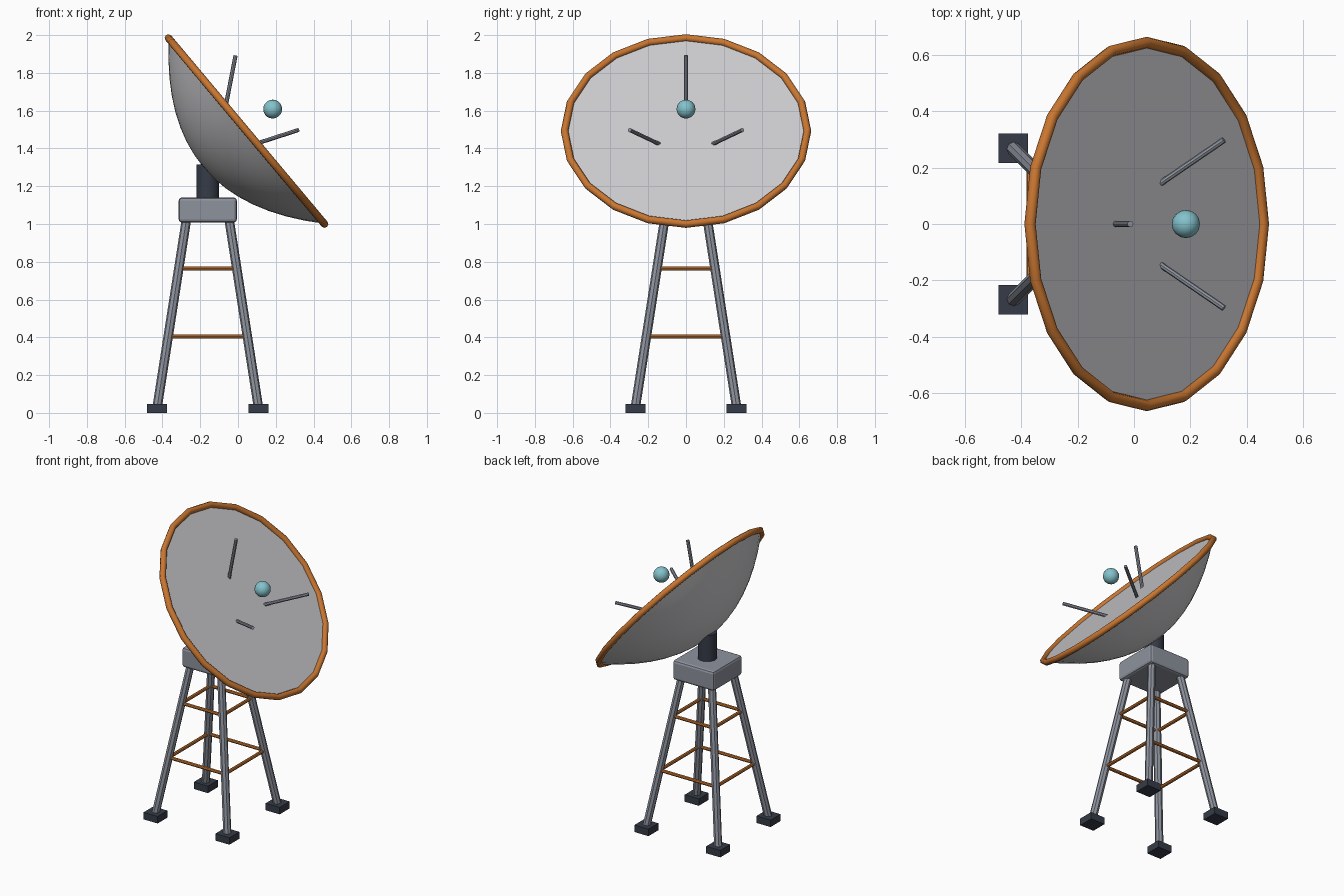
import bpy, bmesh, math
from mathutils import Vector, Matrix

if "Cube" in bpy.data.objects:
    bpy.data.objects.remove(bpy.data.objects["Cube"])


def material(name, rgb):
    m = bpy.data.materials.new(name)
    m.diffuse_color = (*rgb, 1)
    m.use_nodes = True
    m.node_tree.nodes["Principled BSDF"].inputs["Base Color"].default_value = m.diffuse_color
    return m


STEEL = material("steel grey", (0.27, 0.29, 0.34))
DARK = material("dark slate", (0.036, 0.044, 0.063))
ORANGE = material("orange", (0.58, 0.18, 0.03))
WHITE = material("dish white", (0.60, 0.60, 0.62))
BLUE = material("pale teal", (0.23, 0.54, 0.60))


def finish(name, mat, smooth=None):
    o = bpy.context.object
    o.name = name
    o.data.materials.clear()
    o.data.materials.append(mat)
    if smooth:
        bpy.ops.object.shade_smooth_by_angle(angle=math.radians(smooth))
    return o


def box(name, mat, centre, size, bevel=0):
    bpy.ops.mesh.primitive_cube_add(size=1, location=centre)
    o = bpy.context.object
    o.scale = size
    bpy.ops.object.transform_apply(location=False, rotation=False, scale=True)
    if bevel:
        b = o.modifiers.new("bevel", 'BEVEL')
        b.width, b.segments = bevel, 2
    return finish(name, mat)


def rod(name, mat, a, b, r, sides=8, smooth=None):
    a, b = Vector(a), Vector(b)
    d = b - a
    bpy.ops.mesh.primitive_cylinder_add(vertices=sides, radius=r, depth=d.length, location=(a + b) / 2,
                                        rotation=d.to_track_quat('Z', 'Y').to_euler())
    return finish(name, mat, smooth)


# Tower: feet, splayed legs, brace rings
CX = -0.16
FOOT, TOP, Z0, Z1 = 0.268, 0.112, 0.03, 1.03
CORNERS = [(-1, -1), (1, -1), (1, 1), (-1, 1)]


def leg_point(corner, z):
    off = FOOT + (TOP - FOOT) * (z - Z0) / (Z1 - Z0)
    return Vector((CX + corner[0] * off, corner[1] * off, z))


for i, c in enumerate(CORNERS):
    box(f"foot_{i}", DARK, (CX + c[0] * FOOT, c[1] * FOOT, 0.0235), (0.105, 0.105, 0.047))
    rod(f"leg_{i}", STEEL, leg_point(c, Z0), leg_point(c, Z1), 0.025)
    for z, level in ((0.405, "lower"), (0.765, "upper")):
        rod(f"{level}_brace_{i}", ORANGE, leg_point(c, z), leg_point(CORNERS[(i + 1) % 4], z), 0.011)

# Head block and pivot post
box("head_block", STEEL, (CX, 0, 1.074), (0.308, 0.308, 0.132), 0.016)
rod("pivot_post", DARK, (CX, 0, 1.12), (CX, 0, 1.316), 0.06, 16, 40)

# Dish frame: local z is the pointing direction, 40 degrees above the horizon
FRAME = Matrix.Translation((0.045, 0, 1.492)) @ Matrix.Rotation(math.radians(50), 4, 'Y')
R, DEPTH, SEG, RINGS = 0.64, 0.298, 40, 8

# Dish: parabolic back closed by a flat face
bm = bmesh.new()
rings = []
for k in range(1, RINGS + 1):
    r = R * k / RINGS
    z = -DEPTH * (1 - (k / RINGS) ** 2)
    rings.append([bm.verts.new((r * math.cos(t), r * math.sin(t), z))
                  for t in (2 * math.pi * j / SEG for j in range(SEG))])
pole = bm.verts.new((0, 0, -DEPTH))
for j in range(SEG):
    n = (j + 1) % SEG
    bm.faces.new((pole, rings[0][n], rings[0][j]))
    for a, b in zip(rings, rings[1:]):
        bm.faces.new((a[j], a[n], b[n], b[j]))
bm.faces.new(rings[-1])
bmesh.ops.recalc_face_normals(bm, faces=bm.faces)
mesh = bpy.data.meshes.new("dish")
bm.to_mesh(mesh)
bm.free()
dish = bpy.data.objects.new("dish", mesh)
bpy.context.collection.objects.link(dish)
bpy.ops.object.select_all(action='DESELECT')
dish.select_set(True)
bpy.context.view_layer.objects.active = dish
dish.matrix_world = FRAME
finish("dish", WHITE, 25)

# Rim
bpy.ops.mesh.primitive_torus_add(major_segments=20, minor_segments=8, major_radius=0.643, minor_radius=0.02)
bpy.context.object.matrix_world = FRAME
finish("dish_rim", ORANGE, 50)

# Feed ball and three struts
bpy.ops.mesh.primitive_uv_sphere_add(segments=16, ring_count=10, radius=0.05, location=FRAME @ Vector((0, 0, 0.181)))
finish("feed_ball", BLUE, 60)
for i, deg in enumerate((60, 180, 300)):
    u = Vector((math.cos(math.radians(deg)), math.sin(math.radians(deg)), 0))
    up = Vector((0, 0, 1))
    rod(f"feed_strut_{i}", STEEL, FRAME @ (u * 0.155 - up * 0.02), FRAME @ (u * 0.344 + up * 0.213), 0.011)
